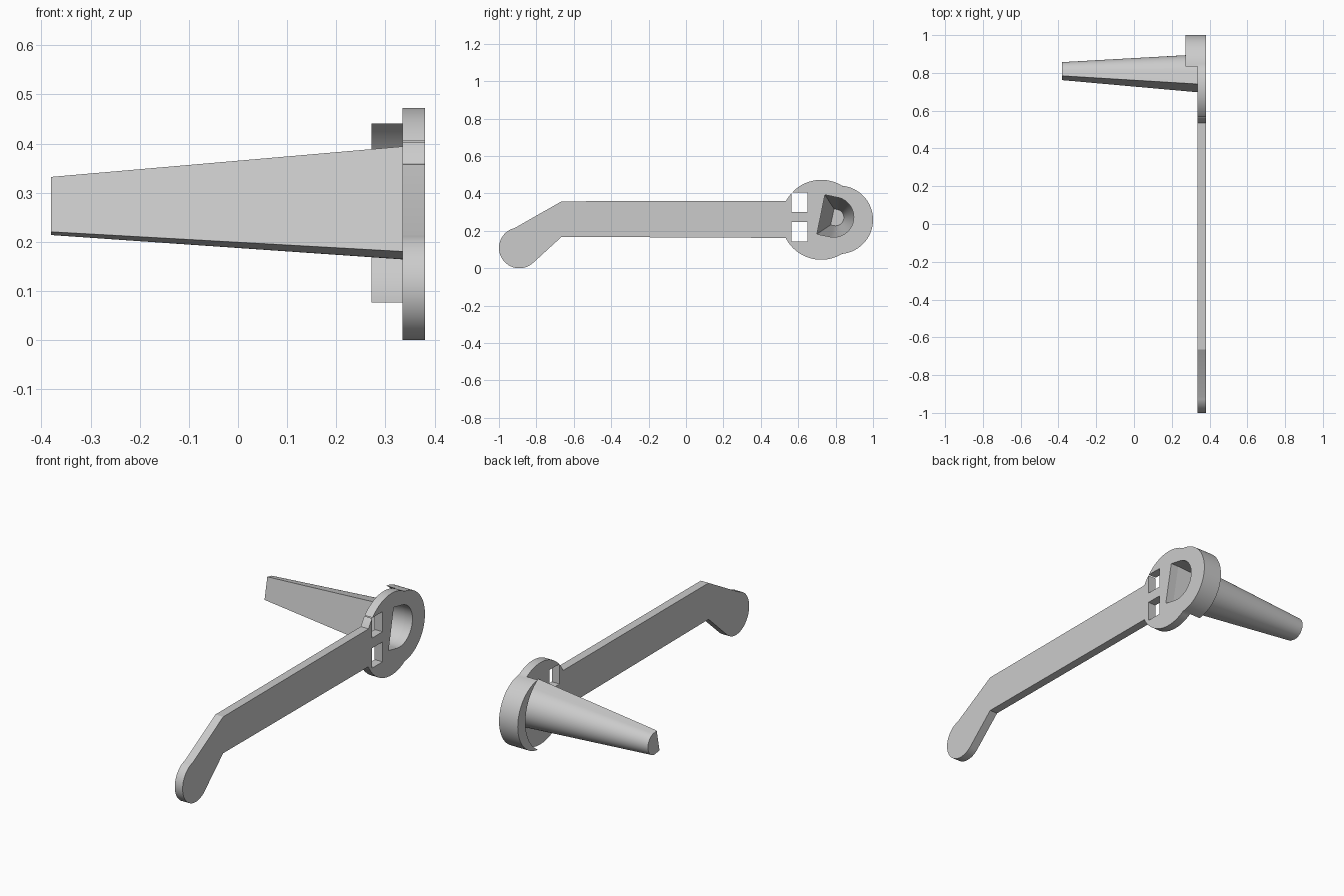
import bpy, bmesh
from math import sin, cos, radians

if "Cube" in bpy.data.objects:
    bpy.data.objects.remove(bpy.data.objects["Cube"])


def arc(cy, cz, r, a0, a1, n):
    return [(cy + r * cos(radians(a0 + (a1 - a0) * i / n)),
             cz + r * sin(radians(a0 + (a1 - a0) * i / n))) for i in range(n + 1)]


def rect(y0, y1, z0, z1):
    return [(y0, z0), (y1, z0), (y1, z1), (y0, z1)]


def d_section(cy, cz, r, length):
    """Rounded on the right, flat on the left, tilted a little."""
    tilt = -11.5
    u = (cos(radians(tilt)), sin(radians(tilt)))
    v = (-u[1], u[0])
    return [(cy - length * u[0] + s * r * v[0], cz - length * u[1] + s * r * v[1])
            for s in (1, -1)] + arc(cy, cz, r, tilt - 90, tilt + 90, 32)


def loft(name, sections, closed=False):
    """Skin (x, outline) sections; cap the ends, or join last to first."""
    bm = bmesh.new()
    rings = [[bm.verts.new((x, y, z)) for y, z in pts] for x, pts in sections]
    pairs = list(zip(rings, rings[1:]))
    if closed:  # hollow: the middle pair becomes outer cap and inner floor
        caps = pairs.pop(1)
        pairs.append((rings[-1], rings[0]))
    else:
        caps = (rings[0], rings[-1])
    for a, b in pairs:
        for i in range(len(a)):
            j = (i + 1) % len(a)
            bm.faces.new((a[i], a[j], b[j], b[i]))
    for ring in caps:
        bm.faces.new(ring)
    bmesh.ops.recalc_face_normals(bm, faces=bm.faces)
    if closed:  # make sure the shell faces outward
        bm.normal_update()
        if bm.calc_volume(signed=True) < 0:
            bmesh.ops.reverse_faces(bm, faces=bm.faces)
    mesh = bpy.data.meshes.new(name)
    bm.to_mesh(mesh)
    bm.free()
    obj = bpy.data.objects.new(name, mesh)
    bpy.context.collection.objects.link(obj)
    return obj


def smooth(obj):
    bpy.ops.object.select_all(action='DESELECT')
    obj.select_set(True)
    bpy.context.view_layer.objects.active = obj
    bpy.ops.object.shade_smooth_by_angle(angle=radians(25))


# Two overlapping discs that form the head
ZC = 0.259
BIG = (0.723, ZC, 0.2135)
SMALL = (0.817, ZC, 0.183)
BIG_A, SMALL_A = 58.4, 84.4
X0, X1 = 0.335, 0.38

# Lever plate: bent arm, rounded tip and disc head
outline = (arc(*BIG, 207, 360 - BIG_A, 24)
           + arc(*SMALL, -SMALL_A, SMALL_A, 40)[1:-1]
           + arc(*BIG, BIG_A, 152, 24)
           + [(-0.665, 0.358)]
           + arc(-0.891, 0.109, 0.109, 103, 310, 32)
           + [(-0.665, 0.168)])
plate = loft("lever_plate", [(X0, outline), (X1, outline)])

# Two windows and the socket are cut through the head
socket = d_section(0.79, 0.2735, 0.107, 0.07)
for k, hole in enumerate((rect(0.565, 0.65, 0.30, 0.405),
                          rect(0.565, 0.65, 0.143, 0.247), socket)):
    cutter = loft("hole_cutter", [(X0 - 0.1, hole), (X1 + 0.1, hole)])
    mod = plate.modifiers.new("hole", 'BOOLEAN')
    mod.operation = 'DIFFERENCE'
    mod.solver = 'EXACT'
    mod.object = cutter
    bpy.context.view_layer.objects.active = plate
    bpy.ops.object.modifier_apply(modifier=mod.name)
    bpy.data.objects.remove(cutter)
smooth(plate)

# Crescent collar behind the head
crescent = arc(*SMALL, -SMALL_A, SMALL_A, 40) + arc(*BIG, BIG_A, -BIG_A, 32)[1:-1]
smooth(loft("crescent_collar", [(0.272, crescent), (X0, crescent)]))

# Hollow tapered spike, closed at the tip
smooth(loft("tapered_spike", [
    (X0, d_section(0.788, 0.2735, 0.109, 0.07)),
    (-0.38, d_section(0.80, 0.271, 0.057, 0.0275)),
    (-0.37, d_section(0.80, 0.271, 0.044, 0.018)),
    (X0, socket)], closed=True))
